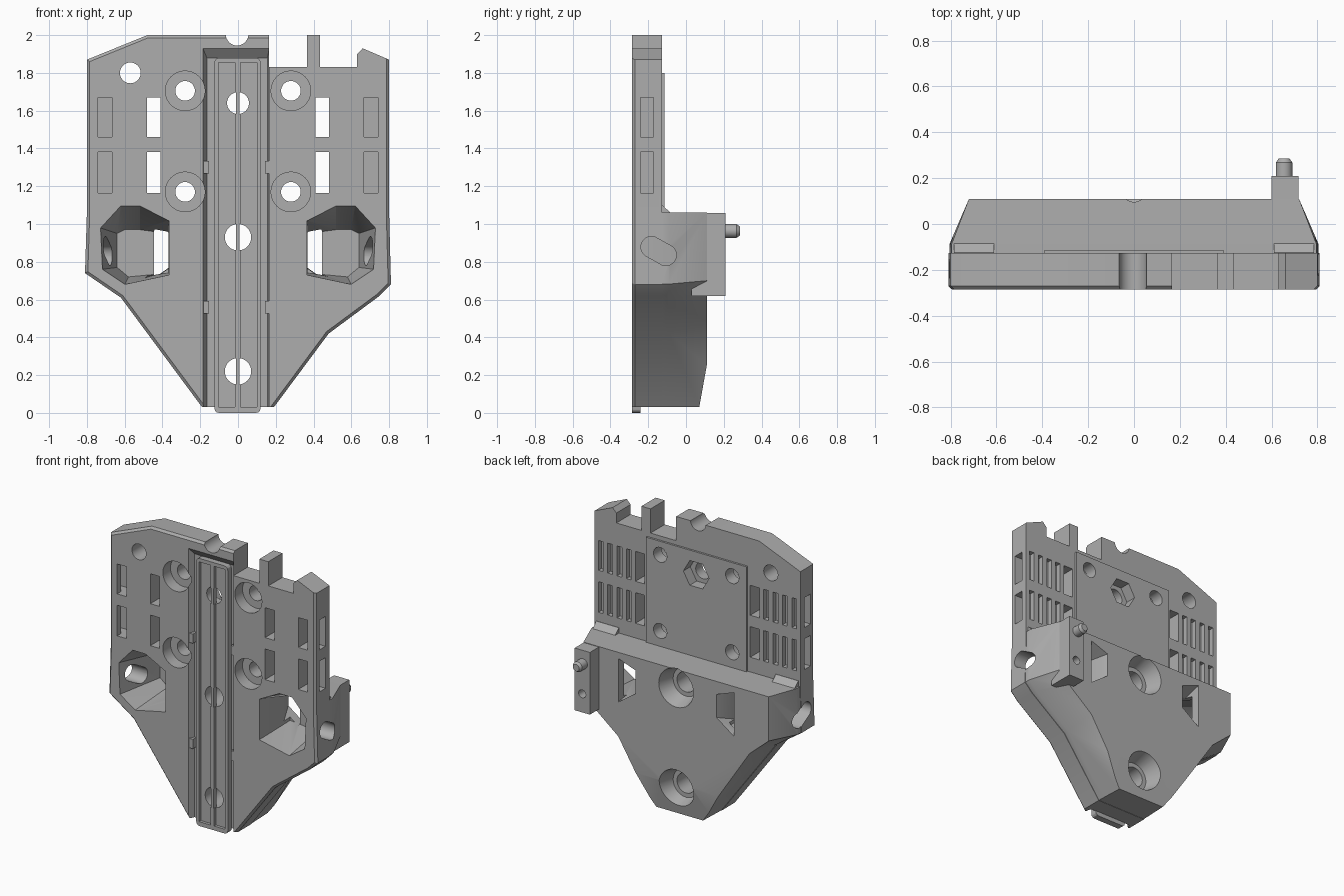
import bpy, bmesh, math

if "Cube" in bpy.data.objects:
    bpy.data.objects.remove(bpy.data.objects["Cube"], do_unlink=True)

grey = bpy.data.materials.new("plain grey")
grey.use_nodes = True
grey.diffuse_color = (0.42, 0.42, 0.42, 1)
grey.node_tree.nodes["Principled BSDF"].inputs["Base Color"].default_value = grey.diffuse_color

FRONT, FLOOR, BACK = -0.285, -0.245, 0.11


def loft(name, rings, axis="y"):
    """Solid through matching rings: (depth, [(u, z), ...]) along y or x."""
    bm = bmesh.new()
    loops = []
    for d, pts in rings:
        loops.append([bm.verts.new((u, d, z) if axis == "y" else (d, u, z)) for u, z in pts])
    n = len(loops[0])
    for a, b in zip(loops, loops[1:]):
        for i in range(n):
            j = (i + 1) % n
            bm.faces.new((a[i], a[j], b[j], b[i]))
    bm.faces.new(loops[0])
    bm.faces.new(loops[-1])
    bmesh.ops.connect_verts_nonplanar(bm, angle_limit=0.002, faces=bm.faces[:])
    bmesh.ops.recalc_face_normals(bm, faces=bm.faces[:])
    mesh = bpy.data.meshes.new(name)
    bm.to_mesh(mesh)
    bm.free()
    mesh.materials.append(grey)
    ob = bpy.data.objects.new(name, mesh)
    bpy.context.collection.objects.link(ob)
    return ob


def rect(x0, x1, z0, z1):
    return [(x0, z0), (x1, z0), (x1, z1), (x0, z1)]


def circle(x, z, r, n=32):
    return [(x + r * math.cos(math.tau * i / n), z + r * math.sin(math.tau * i / n)) for i in range(n)]


def box(name, x0, x1, y0, y1, z0, z1):
    return loft(name, [(y0, rect(x0, x1, z0, z1)), (y1, rect(x0, x1, z0, z1))])


def rod(name, x, z, *steps, n=32):
    return loft(name, [(y, circle(x, z, r, n)) for y, r in steps])


def mirror(pts, s):
    return [(s * x, z) for x, z in pts]


def combine(target, other, operation="DIFFERENCE"):
    mod = target.modifiers.new("combine", "BOOLEAN")
    mod.operation, mod.solver, mod.object = operation, "EXACT", other
    bpy.context.view_layer.objects.active = target
    bpy.ops.object.modifier_apply(modifier=mod.name)
    bpy.data.objects.remove(other, do_unlink=True)


def bevel(ob, rule, offset, segments=1):
    bm = bmesh.new()
    bm.from_mesh(ob.data)
    edges = [e for e in bm.edges if rule(e)]
    bmesh.ops.bevel(bm, geom=edges, offset=offset, segments=segments, profile=0.5, affect="EDGES")
    bm.to_mesh(ob.data)
    bm.free()


# Face plate, with a chamfer along the outer front edges
outline = [(-.19, .03), (-.62, .61), (-.81, .74), (-.8, 1.06), (-.8, 1.87), (-.48, 2),
           (.165, 2), (.165, 1.83), (.365, 1.83), (.365, 2), (.435, 2), (.435, 1.83),
           (.63, 1.83), (.63, 1.9), (.66, 1.93), (.8, 1.87), (.8, 1.06), (.81, .68),
           (.75, .62), (.48, .42), (.19, .03)]
body = loft("main_body", [(FRONT, outline), (-0.127, outline)])


def outer_front(e):
    mid = (e.verts[0].co + e.verts[1].co) / 2
    flat = all(abs(v.co.y - FRONT) < 1e-4 for v in e.verts)
    return flat and mid.z > 0.05 and not (mid.z > 1.6 and -0.1 < mid.x < 0.79)


bevel(body, outer_front, 0.015)

# Thick lower block, narrowing towards the back
wide = [(-.188, .032), (-.618, .613), (-.806, .742), (-.797, 1.062), (.797, 1.062), (.806, .682),
        (.748, .623), (.478, .424), (.188, .032)]
narrow = [(-.18, .032), (-.57, .62), (-.72, .75), (-.72, 1.06), (.72, 1.06), (.72, .7),
          (.65, .63), (.45, .47), (.18, .032)]
block = loft("lower_block", [(-0.2, wide), (-0.09, wide), (BACK, narrow)])
combine(body, block, "UNION")
combine(body, loft("toe_chamfer", [(d, [(.0645, 0), (.119, .3), (.25, .3), (.25, 0)]) for d in (-.6, .6)], "x"))

# Rear mounting pad, ledge wedges and ear
combine(body, box("rear_pad", -.39, .39, -.15, -.113, 1.04, 1.8), "UNION")
for s in (1, -1):
    wedge = [(-.15, 1.03), (-.15, 1.1), (-.125, 1.1), (-.083, 1.06), (-.083, 1.03)]
    combine(body, loft("ledge_wedge", [(s * .61, wedge), (s * .785, wedge)], "x"), "UNION")
combine(body, box("ear", .6, .718, .03, .21, .62, 1.057), "UNION")
combine(body, rod("ear_hole", .66, .75, (.13, .028), (.25, .028)))

# Rail channel with flared walls, and the top notch
combine(body, loft("channel", [(FRONT - .01, rect(-.19, .168, -.1, 1.94)), (FLOOR, rect(-.165, .155, -.1, 1.88))]))
combine(body, rod("top_notch", -.005, 2.005, (-.4, .06), (0, .06)))

# Centre line holes: hex pocket on top, wide counterbores below
combine(body, rod("hex_pocket", 0, 1.64, (-.19, .1), (0, .1), n=6))
combine(body, rod("top_bore", 0, 1.64, (-.4, .058), (.1, .058)))
for z in (.93, .22):
    combine(body, rod("bore", 0, z, (-.4, .07), (.3, .07)))
    combine(body, rod("counterbore", 0, z, (0, .1), (BACK, .135), (.2, .15)))

# Plate holes, strap slots and side windows
combine(body, rod("corner_hole", -.57, 1.8, (-.4, .055), (.1, .055)))
for s in (1, -1):
    for z in (1.17, 1.705):
        combine(body, rod("screw_hole", s * .28, z, (-.4, .052), (.05, .052)))
        combine(body, rod("screw_recess", s * .28, z, (-.4, .105), (-.2, .105)))
    for z0, z1 in ((1.165, 1.38), (1.46, 1.67)):
        def slot(a, b, y0, y1):
            combine(body, box("slot", *sorted((s * a, s * b)), y0, y1, z0, z1))
        slot(.41, .482, -.4, .05)
        slot(.668, .74, -.4, -.17)
        slot(.7, .9, -.24, -.171)
        for i in range(4):
            x = .515 + .073 * i
            slot(x, x + .037, -.162, .02)

# Hand pockets with rear windows and slanted side slots
mouth = [(.73, .98), (.62, 1.1), (.52, 1.1), (.365, 1.02), (.365, .73), (.6, .68), (.72, .76)]
deep = [(.64, .95), (.6, .97), (.52, .97), (.37, .95), (.37, .74), (.58, .72), (.64, .77)]
inner = [(.37, .76), (.37, .95), (.44, .97), (.44, .74)]
window = [(.31, .81), (.31, .97), (.45, 1.02), (.45, .71)]
stadium = []
for i in range(24):
    a = math.tau * (i + .5) / 24
    end = 1 if math.cos(a + .5) > 0 else -1
    stadium.append((-.145 + end * .038 + .056 * math.cos(a), .857 - end * .021 + .056 * math.sin(a)))
for s in (1, -1):
    combine(body, loft("pocket", [(FRONT - .01, mirror(mouth, s)), (.05, mirror(deep, s))]))
    combine(body, loft("window", [(-.02, mirror(inner, s)), (.12, mirror(window, s))]))
    combine(body, loft("side_slot", [(s * .6, stadium), (s * .9, stadium)], "x"))

# Slide rail with two long recesses, bores and a centre rib
rail = box("slide_rail", -.125, .12, FRONT, FLOOR + .005, 0, 1.88)
bevel(rail, lambda e: abs(e.verts[0].co.y - e.verts[1].co.y) > .01, .025, 3)
for x0, x1 in ((-.103, -.015), (.013, .1)):
    combine(rail, box("rail_recess", x0, x1, -.4, -.265, .03, 1.855))
for z, r in ((1.64, .058), (.93, .07), (.22, .07)):
    combine(rail, rod("rail_bore", 0, z, (-.4, r), (0, r)))
rib = box("rail_rib", -.011, .009, FRONT + .001, -.25, .03, 1.855)

# Small catches on the channel walls
catches = []
for z in (.56, 1.3):
    for name, x0, x1 in (("left_catch", .143, .168), ("right_catch", -.188, -.153)):
        catches.append(box(name, x0, x1, FRONT + .003, FLOOR + .005, z - .033, z + .033))

# Locating pin on the ear
pin = rod("locating_pin", .655, .963, (.19, .036), (.268, .036), (.285, .024))

bpy.ops.object.select_all(action="DESELECT")
for ob in [body, rail, rib, pin] + catches:
    ob.select_set(True)
bpy.context.view_layer.objects.active = body
bpy.ops.object.shade_smooth_by_angle(angle=math.radians(25))
